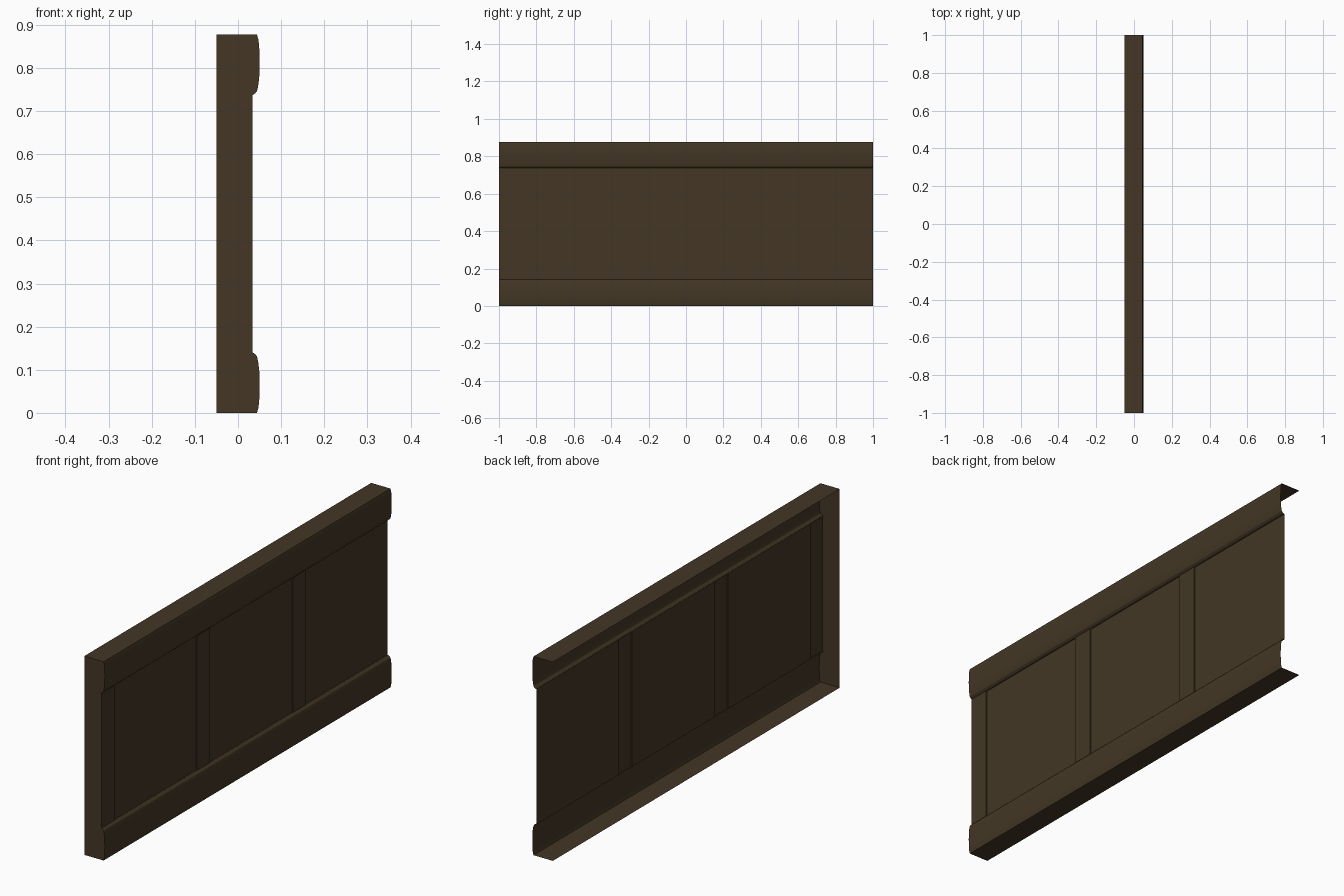
import bpy, bmesh

if "Cube" in bpy.data.objects:
    bpy.data.objects.remove(bpy.data.objects["Cube"])

H, BACK, STILE_X, PANEL_X = 0.877, -0.05, 0.034, 0.029
PITCH, STILE_W = 2 / 3, 0.091
RAIL = 0.14

wood = bpy.data.materials.new("dark brown wood")
wood.diffuse_color = (0.056, 0.037, 0.018, 1)
wood.use_nodes = True
wood.node_tree.nodes["Principled BSDF"].inputs["Base Color"].default_value = wood.diffuse_color


def make(name, polys):
    """Build one object from a list of polygons."""
    bm = bmesh.new()
    for p in polys:
        bm.faces.new([bm.verts.new(v) for v in p])
    bmesh.ops.remove_doubles(bm, verts=bm.verts, dist=1e-5)
    me = bpy.data.meshes.new(name)
    bm.to_mesh(me)
    bm.free()
    me.materials.append(wood)
    ob = bpy.data.objects.new(name, me)
    bpy.context.collection.objects.link(ob)
    return ob


def sweep(pts):
    """Run an x-z outline (bottom to top) along the full length."""
    return [[(a[0], -1, a[1]), (a[0], 1, a[1]), (b[0], 1, b[1]), (b[0], -1, b[1])]
            for a, b in zip(pts, pts[1:])]


# Moulded rails, with the bottom and top faces of the wall
half = [(0.044, 0), (0.0475, 0.012), (0.0492, 0.028), (0.05, 0.065), (0.0492, 0.1),
        (0.0465, 0.12), (0.044, 0.131), (0.040, 0.136), (STILE_X, RAIL)]
low = [(BACK, 0)] + half + [(PANEL_X, RAIL)]
high = [(x, H - z) for x, z in reversed(low)]
for name, pts in (("bottom_rail", low), ("top_rail", high)):
    ob = make(name, sweep(pts))
    bpy.context.view_layer.objects.active = ob
    ob.select_set(True)
    bpy.ops.object.shade_smooth_by_angle(angle=0.4)
    ob.select_set(False)

# Three repeats of stile and recessed panel
z0, z1 = RAIL, H - RAIL


def upright(x, ya, yb):
    return [(x, ya, z0), (x, yb, z0), (x, yb, z1), (x, ya, z1)]


for i in range(3):
    a = -1 + i * PITCH
    b, c = a + STILE_W, a + PITCH
    faces = [upright(STILE_X, a, b),
             [(STILE_X, b, z0), (PANEL_X, b, z0), (PANEL_X, b, z1), (STILE_X, b, z1)]]
    if i:
        faces.append([(PANEL_X, a, z0), (STILE_X, a, z0), (STILE_X, a, z1), (PANEL_X, a, z1)])
    make(f"stile_{i + 1}", faces)
    make(f"panel_{i + 1}", [upright(PANEL_X, b, c)])

# Closed end; the back and the far end stay open
outline = [(BACK, 0)] + half + [(x, H - z) for x, z in reversed(half)] + [(BACK, H)]
make("end_cap", [[(x, -1, z) for x, z in outline]])
